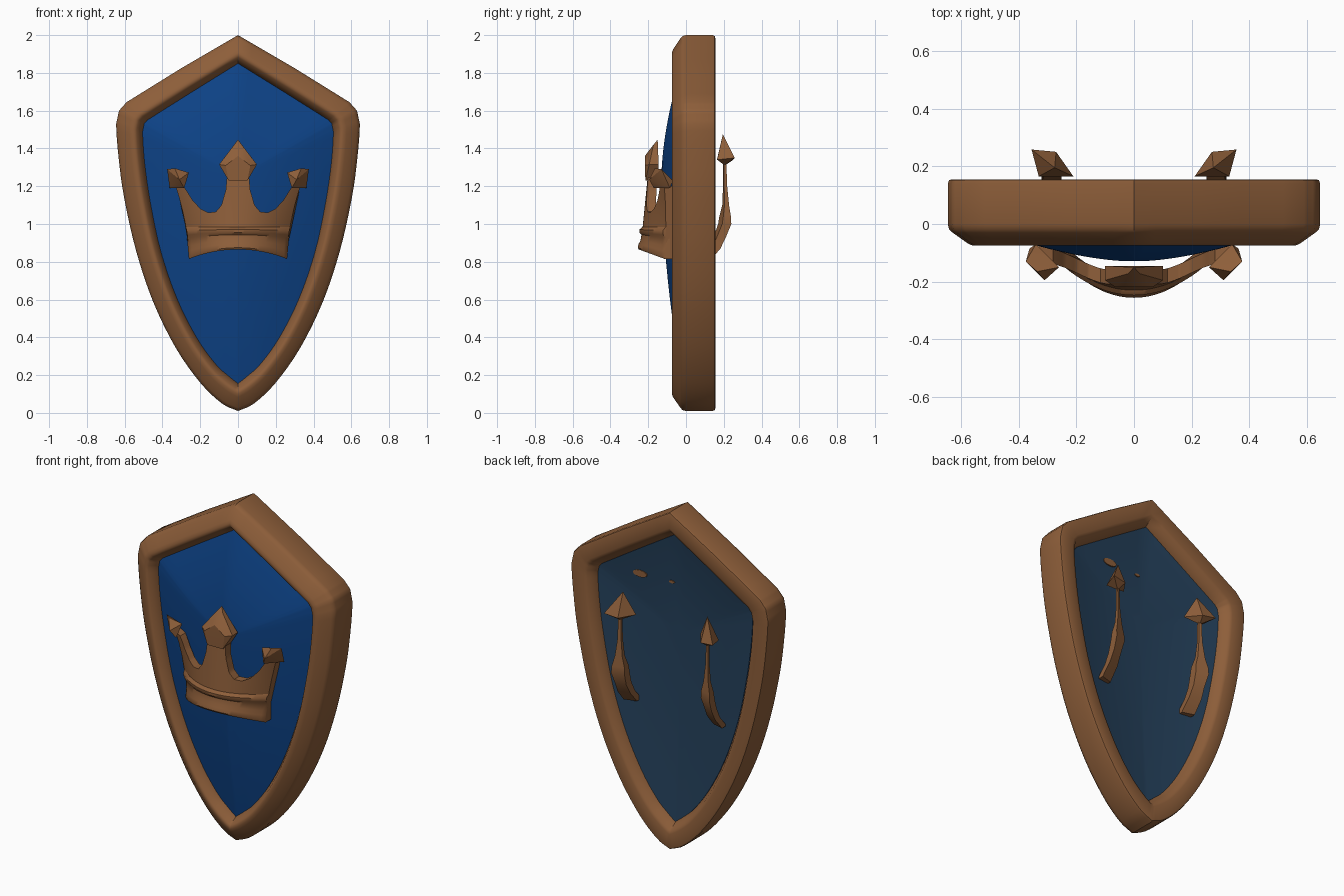
import bpy, bmesh, math
from mathutils import Vector

if "Cube" in bpy.data.objects:
    bpy.data.objects.remove(bpy.data.objects["Cube"])


def colour(name, rgb):
    m = bpy.data.materials.new(name)
    m.diffuse_color = (*rgb, 1)
    m.use_nodes = True
    m.node_tree.nodes["Principled BSDF"].inputs["Base Color"].default_value = m.diffuse_color
    return m


BROWN = colour("bronze brown", (0.27, 0.113, 0.042))
BLUE = colour("royal blue", (0.004, 0.055, 0.24))
SLATE = colour("slate blue", (0.018, 0.052, 0.105))


def finish(bm, name, mats=(BROWN,), angle=40):
    bmesh.ops.recalc_face_normals(bm, faces=bm.faces)
    me = bpy.data.meshes.new(name)
    bm.to_mesh(me)
    bm.free()
    ob = bpy.data.objects.new(name, me)
    bpy.context.collection.objects.link(ob)
    for m in mats:
        me.materials.append(m)
    bpy.ops.object.select_all(action='DESELECT')
    ob.select_set(True)
    bpy.context.view_layer.objects.active = ob
    bpy.ops.object.shade_smooth_by_angle(angle=math.radians(angle))
    return ob


def loft(bm, rings, closed=False):
    """Join equal closed rings of points into a skin, capped unless closed."""
    vs = [[bm.verts.new(p) for p in r] for r in rings]
    n = len(vs[0])
    for i in range(len(vs) if closed else len(vs) - 1):
        a, b = vs[i], vs[(i + 1) % len(vs)]
        for j in range(n):
            k = (j + 1) % n
            bm.faces.new((a[j], a[k], b[k], b[j]))
    if not closed:
        bm.faces.new(vs[0])
        bm.faces.new(vs[-1])


def hull(name, pts):
    bm = bmesh.new()
    for p in pts:
        bm.verts.new(p)
    bmesh.ops.convex_hull(bm, input=bm.verts)
    return finish(bm, name, angle=25)


def lerp_table(table, u):
    for (a, p), (b, q) in zip(table, table[1:]):
        if u <= b:
            return p + (q - p) * (u - a) / (b - a)
    return table[-1][1]


# Half outline: outer x, z and the matching inner x, z
HALF = [(0, 2.0, 0, 1.85), (.3, 1.825, .25, 1.695), (.59, 1.645, .48, 1.55),
        (.63, 1.6, .497, 1.53), (.645, 1.53, .505, 1.49), (.632, 1.35, .495, 1.33),
        (.603, 1.14, .465, 1.12), (.54, .86, .41, .86), (.45, .59, .325, .61),
        (.33, .345, .22, .40), (.2, .16, .12, .26), (.085, .05, .05, .195),
        (0, .01, 0, .155)]
P = [Vector(p) for p in HALF]
half = []
for i in range(len(P) - 1):
    a, b = P[i], P[i + 1]
    for k in range(4):
        t = k / 4
        if i < 4:
            half.append(a.lerp(b, t))
        else:
            ta = (b - P[i - 1]) / 2
            tb = (P[i + 2] - a) / 2 if i + 2 < len(P) else b - a
            half.append(a * (2*t**3 - 3*t*t + 1) + ta * (t**3 - 2*t*t + t)
                        + b * (3*t*t - 2*t**3) + tb * (t**3 - t*t))
half.append(P[-1])
outline = half + [Vector((-p[0], p[1], -p[2], p[3])) for p in half[-2:0:-1]]

# Rim: cross-section (fraction from outer to inner edge, y) carried round
SECTION = [(0, .14), (.03, .152), (.1, .155), (.62, .155), (.75, .148), (1, .095),
           (1, -.02), (.78, -.07), (.7, -.075), (.62, -.075), (.5, -.068),
           (.12, -.03), (.03, -.018), (0, 0)]
bm = bmesh.new()
loft(bm, [[(p[0] + (p[2] - p[0]) * f, y, p[1] + (p[3] - p[1]) * f)
           for f, y in SECTION] for p in outline], closed=True)
finish(bm, "rim")

# Panel: domed front sheet and hollow back sheet
CZ = 1.25


def front_y(t):
    return -.13 + .11 * t ** 1.7


def back_y(t):
    return .1 - .04 * (1 - t * t)


bm = bmesh.new()
STEPS = 12
rings = []
for func, steps in ((front_y, range(1, STEPS + 1)), (back_y, range(STEPS, 0, -1))):
    for s in steps:
        t = s / STEPS
        rings.append([(p[2] * t, func(t), CZ + (p[3] - CZ) * t) for p in outline])
loft(bm, rings)
bm.normal_update()
bmesh.ops.recalc_face_normals(bm, faces=bm.faces)
for f in bm.faces:
    f.material_index = 1 if f.normal.y > 0.5 else 0
finish(bm, "panel", (BLUE, SLATE))


# Crown: bowed wall that flares and flattens towards its top
def crown_point(u, z, off):
    h = (z - .85) / .35
    x = u * (.26 + .07 * max(h, 0) ** 1.6)
    c = 2.1 - 1.25 * max(h, 0)
    return (x, -.243 + .035 * h + c * x * x + off, z)


def bottom(u):
    return .865 - .05 * u * u


CREST = [(0, 1.27), (.16, 1.27), (.2, 1.18), (.29, 1.10), (.4, 1.065), (.54, 1.06),
         (.67, 1.08), (.78, 1.125), (.86, 1.19), (1, 1.2)]
bm = bmesh.new()
rings = []
for i in range(-50, 51):
    u = i / 50
    zs = [bottom(u) + (lerp_table(CREST, abs(u)) - bottom(u)) * k / 6 for k in range(7)]
    rings.append([crown_point(u, z, 0) for z in zs]
                 + [crown_point(u, z, .05) for z in reversed(zs)])
loft(bm, rings)
finish(bm, "crown_wall")

# Crown band: lipped strip with a raised upper ridge
BAND = [(0, .02), (0, -.008), (.08, -.015), (.25, -.012), (.4, -.004), (.65, -.002),
        (.75, -.014), (.88, -.016), (1, 0), (1, .02)]
bm = bmesh.new()
loft(bm, [[crown_point(i / 16, bottom(i / 16) + (.985 - bottom(i / 16)) * f, o)
           for f, o in BAND] for i in range(-16, 17)])
finish(bm, "crown_band")

# Crown centre point: bevelled diamond
hull("crown_centre_point",
     [(s * x, y, z) for s in (-1, 1) for x, y, z in
      ((.1, -.195, 1.315), (.1, -.145, 1.315), (0, -.15, 1.447), (.02, -.172, 1.42),
       (.065, -.218, 1.31), (0, -.218, 1.36), (.05, -.215, 1.23), (.05, -.15, 1.23))])

# Side points, rear arrows and rear stems, mirrored left and right
SIDE = [(.375, -.13, 1.29), (.362, -.085, 1.19), (.26, -.15, 1.272), (.285, -.17, 1.19),
        (.34, -.07, 1.23), (.31, -.195, 1.235), (.335, -.165, 1.295)]
ARROW = [(.275, .195, 1.475), (.21, .165, 1.345), (.355, .258, 1.35), (.27, .25, 1.34),
         (.33, .165, 1.34), (.287, .205, 1.31)]
# z, y, half width, half depth
STEM = [(1.33, .205, .008, .006), (1.2, .207, .01, .008), (1.1, .21, .02, .012),
        (1.04, .207, .035, .02), (1.0, .205, .036, .024), (.93, .178, .03, .024),
        (.87, .15, .034, .022), (.8, .09, .036, .022)]
for s, side in ((-1, "left"), (1, "right")):
    hull("crown_side_point_" + side, [(s * x, y, z) for x, y, z in SIDE])
    hull("rear_arrow_" + side, [(s * x, y, z) for x, y, z in ARROW])
    bm = bmesh.new()
    loft(bm, [[(s * (.285 + a * w), y + b * d + .3 * a * w, z)
               for a, b in ((-1, -1), (1, -1), (1, 1), (-1, 1))] for z, y, w, d in STEM])
    finish(bm, "rear_stem_" + side, angle=30)

# Small bronze studs showing through the back
for i, (x, t, z, r) in enumerate(((.24, .76, 1.55, .045), (.04, .54, 1.55, .018))):
    bm = bmesh.new()
    loft(bm, [[(x + r * math.cos(a * math.pi / 6), back_y(t) + y,
                z + .45 * r * math.sin(a * math.pi / 6)) for a in range(12)]
              for y in (-.004, .005)])
    finish(bm, f"back_stud_{i + 1}")
